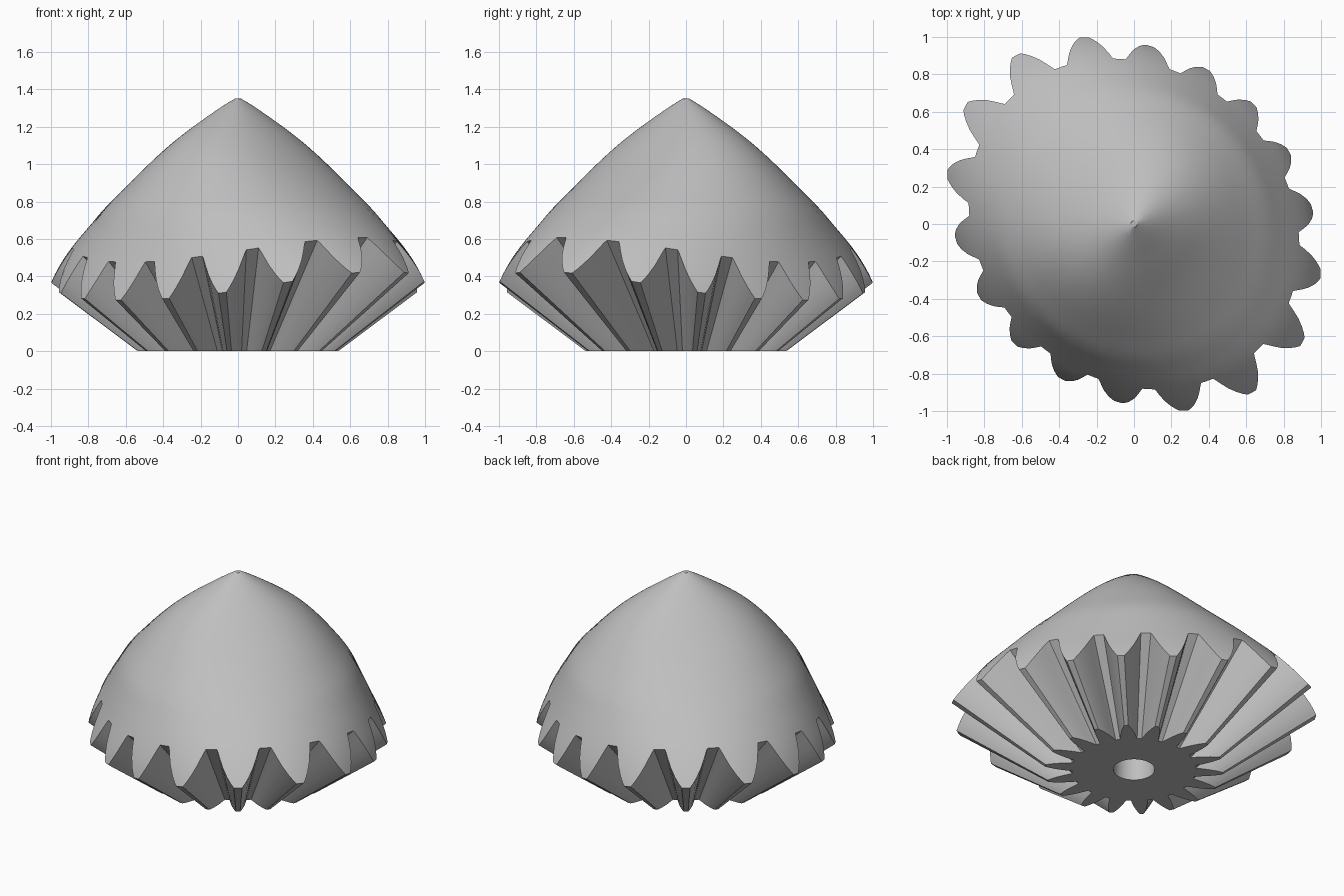
import bpy
import bmesh
import math
from mathutils import Vector

cube = bpy.data.objects.get("Cube")
if cube:
    bpy.data.objects.remove(cube)

TEETH = 18
APEX = Vector((0, 0, -0.40))       # all tooth lines meet here
ROOT, TIP = math.radians(43.1), math.radians(53.3)
TURN = math.radians(-45)           # direction of the long axis
CAP_ROWS = 28
BORE_RADIUS, BORE_DEPTH = 0.125, 0.3

# Cap profiles (radius, height) along the long and the short axis
LONG = [(0, 1.36), (0.2, 1.2), (0.4, 1.03), (0.6, 0.875), (0.8, 0.725),
        (0.94, 0.61), (1.112, 0.425), (1.2, 0.32)]
SHORT = [(0, 1.36), (0.2, 1.245), (0.4, 1.1), (0.6, 0.88), (0.7, 0.74),
         (0.76, 0.61), (0.82, 0.475), (0.905, 0.275), (0.95, 0.12)]

# Half tooth: (degrees from the tooth centre, share of the tooth height)
HALF_TOOTH = [(1.3, 1), (2.4, 0.88), (3.5, 0.74), (5.1, 0.5), (6.4, 0.26),
              (7.3, 0.09), (7.9, 0)]


def polar(profile):
    """Profile as (angle from the axis, distance from the apex)."""
    return [(math.atan2(r, z - APEX.z), math.hypot(r, z - APEX.z)) for r, z in profile]


def smooth_lookup(points, t):
    """Smooth curve through the points, read at t."""
    def slope(i):
        a, b = points[max(i - 1, 0)], points[min(i + 1, len(points) - 1)]
        return (b[1] - a[1]) / (b[0] - a[0])
    i = 0
    while i < len(points) - 2 and t > points[i + 1][0]:
        i += 1
    (t0, v0), (t1, v1) = points[i], points[i + 1]
    h = t1 - t0
    s = (t - t0) / h
    return (v0 * (1 + 2 * s) * (1 - s) ** 2 + v1 * s * s * (3 - 2 * s)
            + h * slope(i) * s * (1 - s) ** 2 + h * slope(i + 1) * s * s * (s - 1))


LONG_POLAR, SHORT_POLAR = polar(LONG), polar(SHORT)


def cap_point(phi, theta):
    """Point of the oval cap in a direction seen from the apex."""
    weight = 0.5 + 0.5 * math.cos(2 * phi)
    weight -= 0.17 * (theta / TIP) ** 6 * math.sin(2 * phi) ** 2
    far = smooth_lookup(LONG_POLAR, theta)
    near = smooth_lookup(SHORT_POLAR, theta)
    d = near + (far - near) * weight
    az = phi + TURN
    return APEX + d * Vector((math.sin(theta) * math.cos(az),
                              math.sin(theta) * math.sin(az), math.cos(theta)))


# Tooth outline as (direction, cone angle) columns round the gear
pitch = 2 * math.pi / TEETH
half = [(math.radians(a), h) for a, h in HALF_TOOTH]
tooth = [(-a, h) for a, h in reversed(half)] + [(0, 1)] + half + [(pitch / 2, 0)]
columns = [((k + 0.5) * pitch + a, ROOT + (TIP - ROOT) * h)
           for k in range(TEETH) for a, h in tooth]

bm = bmesh.new()


def add_ring(points):
    return [bm.verts.new(p) for p in points]


def circle(radius, z):
    return add_ring([(radius * math.cos(p + TURN), radius * math.sin(p + TURN), z)
                     for p, _ in columns])


# Cap rings, from the small top down to the toothed rim
rings = []
for row in range(CAP_ROWS):
    share = 0.012 + 0.988 * row / (CAP_ROWS - 1)
    rings.append(add_ring([cap_point(p, t * share) for p, t in columns]))

# Toothed foot, where the lines to the apex meet the ground
rim = [v.co.copy() for v in rings[-1]]
rings.append(add_ring([APEX + (p - APEX) * (-APEX.z / (p.z - APEX.z)) for p in rim]))

# Blind bore in the underside
rings.append(circle(BORE_RADIUS, 0))
rings.append(circle(BORE_RADIUS, BORE_DEPTH))

count = len(columns)
for upper, lower in zip(rings, rings[1:]):
    for i in range(count):
        j = (i + 1) % count
        bm.faces.new((upper[i], lower[i], lower[j], upper[j]))
bm.faces.new(rings[0])
bm.faces.new(rings[-1])
bmesh.ops.recalc_face_normals(bm, faces=bm.faces)

mesh = bpy.data.meshes.new("bevel_gear")
bm.to_mesh(mesh)
bm.free()
gear = bpy.data.objects.new("bevel_gear", mesh)
bpy.context.collection.objects.link(gear)

# Plain grey material
grey = bpy.data.materials.new("plain grey")
grey.use_nodes = True
colour = (0.52, 0.52, 0.52, 1)
grey.diffuse_color = colour
for node in grey.node_tree.nodes:
    if node.type == 'BSDF_PRINCIPLED':
        node.inputs["Base Color"].default_value = colour
mesh.materials.append(grey)

bpy.ops.object.select_all(action='DESELECT')
gear.select_set(True)
bpy.context.view_layer.objects.active = gear
bpy.ops.object.shade_smooth_by_angle(angle=math.radians(30))
